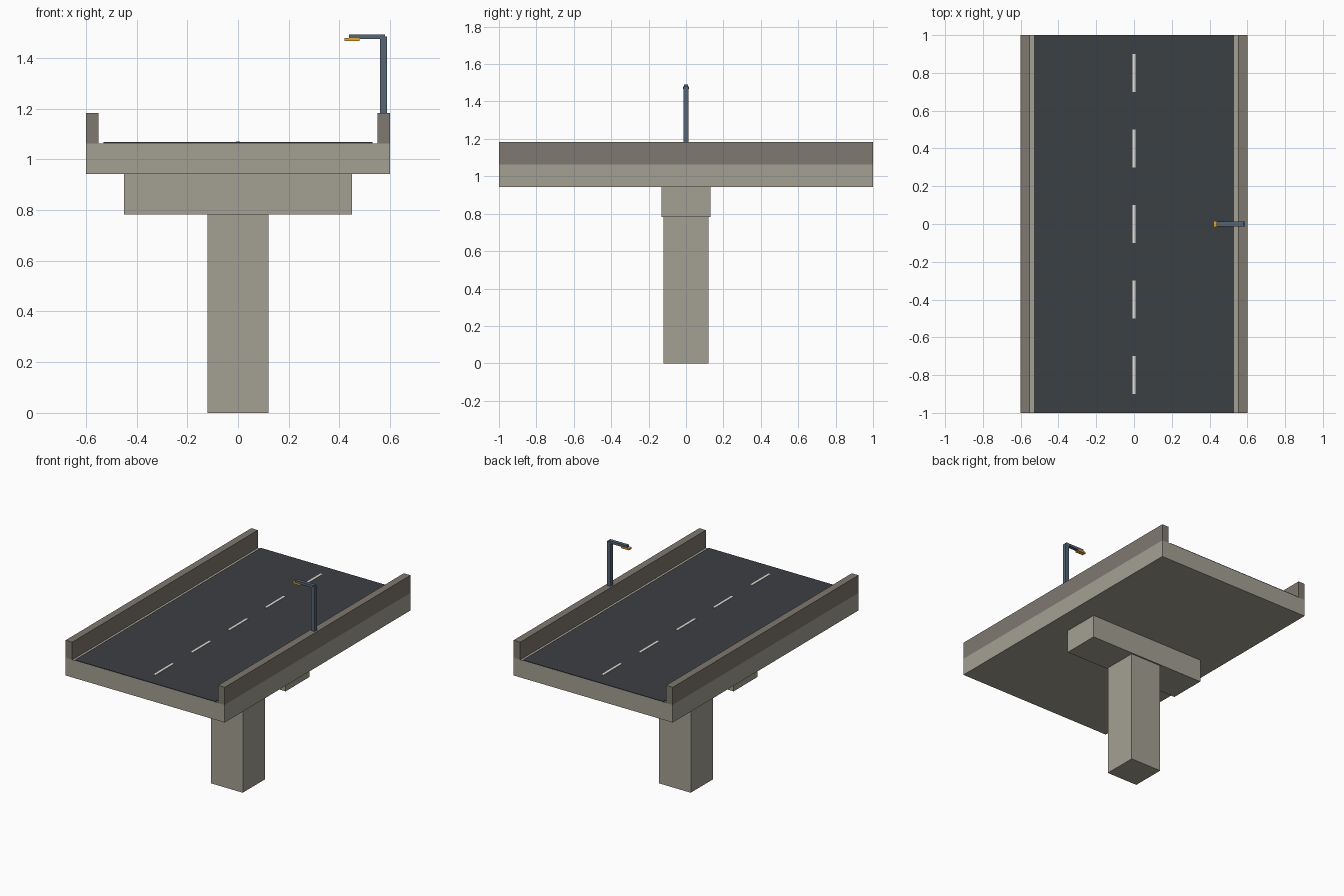
import bpy, bmesh

if "Cube" in bpy.data.objects:
    bpy.data.objects.remove(bpy.data.objects["Cube"])


def material(name, rgb):
    m = bpy.data.materials.new(name)
    m.diffuse_color = (*rgb, 1)
    m.use_nodes = True
    m.node_tree.nodes["Principled BSDF"].inputs["Base Color"].default_value = m.diffuse_color
    return m


concrete = material("concrete", (0.37, 0.35, 0.29))
dark_concrete = material("dark_concrete", (0.21, 0.19, 0.16))
asphalt = material("asphalt", (0.045, 0.05, 0.057))
paint = material("paint", (0.75, 0.74, 0.68))
steel = material("steel", (0.09, 0.13, 0.18))
amber = material("amber", (0.8, 0.4, 0.03))


def box(name, x, y, z, mat):
    """Box from (min, max) ranges on each axis."""
    bm = bmesh.new()
    bmesh.ops.create_cube(bm, size=1)
    for v in bm.verts:
        v.co = [r[0] if c < 0 else r[1] for c, r in zip(v.co, (x, y, z))]
    me = bpy.data.meshes.new(name)
    bm.to_mesh(me)
    bm.free()
    me.materials.append(mat)
    ob = bpy.data.objects.new(name, me)
    bpy.context.collection.objects.link(ob)
    return ob


# Support and deck
box("pillar", (-0.12, 0.12), (-0.12, 0.12), (0, 0.785), concrete)
box("pier_cap", (-0.45, 0.45), (-0.13, 0.13), (0.783, 0.943), concrete)
box("deck", (-0.6, 0.6), (-1, 1), (0.943, 1.063), concrete)

# Side barriers, mirrored across the road
barrier = box("barriers", (0.55, 0.6), (-1, 1), (1.063, 1.183), dark_concrete)
barrier.modifiers.new("mirror", 'MIRROR')

# Road surface and dashed centre line
box("road_surface", (-0.53, 0.53), (-1, 1), (1.06, 1.068), asphalt)
for i in range(5):
    y = -0.8 + 0.4 * i
    box(f"lane_dash_{i + 1}", (-0.008, 0.008), (y - 0.1, y + 0.1), (1.066, 1.071), paint)

# Street lamp standing on the right barrier
box("lamp_post", (0.561, 0.588), (-0.0135, 0.0135), (1.18, 1.484), steel)
box("lamp_arm", (0.438, 0.579), (-0.012, 0.012), (1.475, 1.492), steel)
box("lamp_head", (0.42, 0.48), (-0.015, 0.015), (1.467, 1.478), amber)
